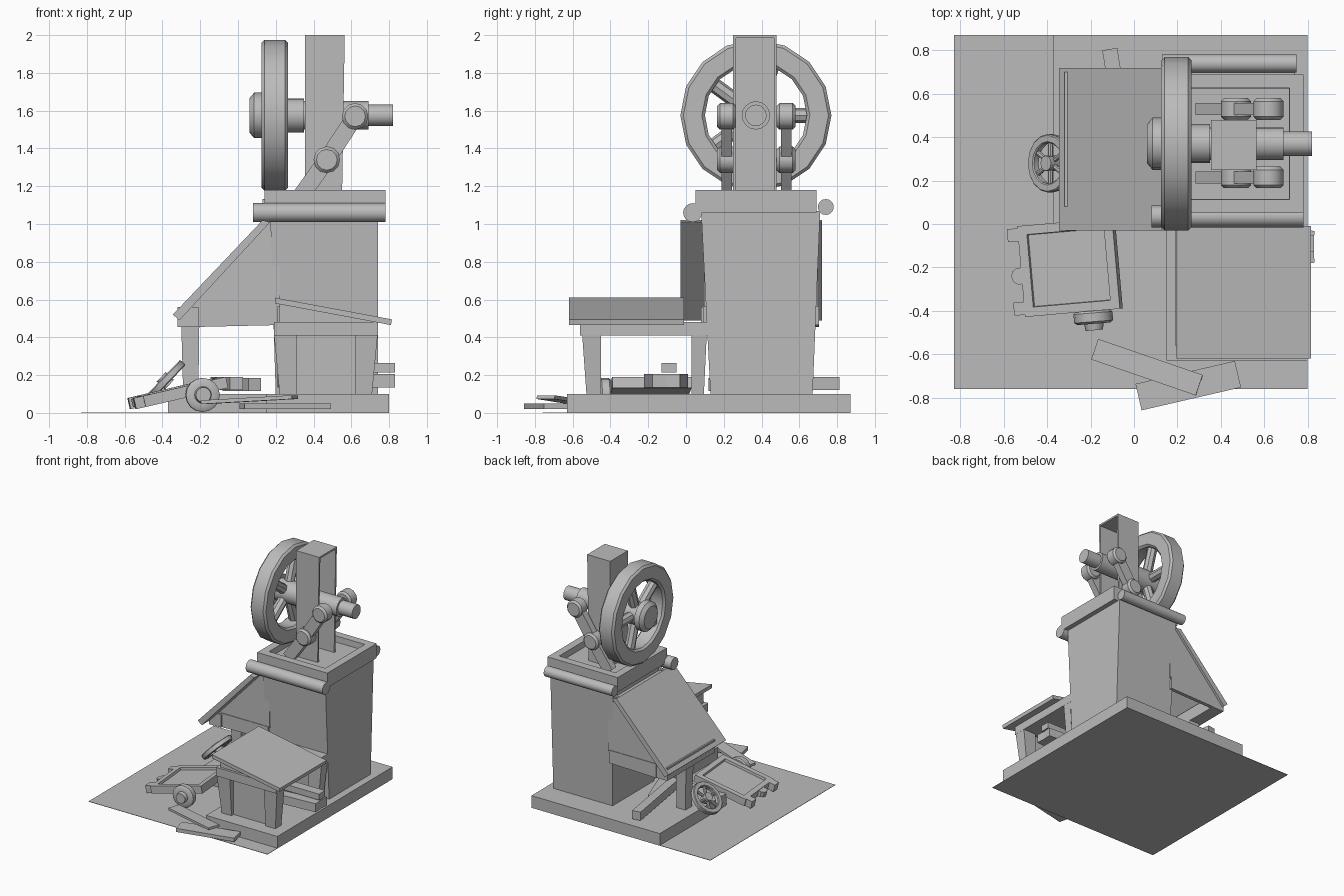
import bpy, bmesh, math
from mathutils import Matrix, Vector

if "Cube" in bpy.data.objects:
    bpy.data.objects.remove(bpy.data.objects["Cube"])

GREY = (0.5, 0.5, 0.5, 1)
grey = bpy.data.materials.new("plain grey")
grey.use_nodes = True
grey.diffuse_color = GREY
grey.node_tree.nodes["Principled BSDF"].inputs["Base Color"].default_value = GREY


def finish(name, bm, matrix=None, smooth=False):
    bmesh.ops.recalc_face_normals(bm, faces=bm.faces)
    mesh = bpy.data.meshes.new(name)
    bm.to_mesh(mesh)
    bm.free()
    mesh.materials.append(grey)
    ob = bpy.data.objects.new(name, mesh)
    bpy.context.collection.objects.link(ob)
    if matrix:
        ob.matrix_world = matrix
    if smooth:
        bpy.ops.object.select_all(action="DESELECT")
        ob.select_set(True)
        bpy.context.view_layer.objects.active = ob
        bpy.ops.object.shade_smooth_by_angle(angle=math.radians(35))
    return ob


def loft(name, low, z0, high, z1, matrix=None, rim=0, depth=0):
    """Block between two rectangles (x0, x1, y0, y1), with an optional sunken top."""
    bm = bmesh.new()
    rings = []
    for (x0, x1, y0, y1), z in ((low, z0), (high, z1)):
        rings.append([bm.verts.new((x, y, z)) for x, y in
                      ((x0, y0), (x1, y0), (x1, y1), (x0, y1))])
    a, b = rings
    bm.faces.new(a[::-1])
    top = bm.faces.new(b)
    for i in range(4):
        j = (i + 1) % 4
        bm.faces.new((a[i], a[j], b[j], b[i]))
    if rim:
        bm.normal_update()
        bmesh.ops.inset_individual(bm, faces=[top], thickness=rim)
        bmesh.ops.inset_individual(bm, faces=[top], thickness=0.003, depth=-depth)
    return finish(name, bm, matrix)


def box(name, x0, x1, y0, y1, z0, z1, matrix=None, **kw):
    return loft(name, (x0, x1, y0, y1), z0, (x0, x1, y0, y1), z1, matrix, **kw)


def prism(name, outline, y0, y1):
    """Outline in x and z, pushed from y0 to y1."""
    bm = bmesh.new()
    face = bm.faces.new([bm.verts.new((x, y0, z)) for x, z in outline])
    out = bmesh.ops.extrude_face_region(bm, geom=[face])
    bmesh.ops.translate(bm, vec=(0, y1 - y0, 0),
                        verts=[v for v in out["geom"] if isinstance(v, bmesh.types.BMVert)])
    return finish(name, bm)


def lathe(name, centre, axis, profile, sides=16, closed=False, matrix=None):
    """Turn (distance along axis, radius) points around an axis."""
    turn = Vector(axis).to_track_quat("Z", "Y").to_matrix().to_4x4()
    bm = bmesh.new()
    rings = [[bm.verts.new((r * math.cos(2 * math.pi * k / sides),
                            r * math.sin(2 * math.pi * k / sides), t))
              for k in range(sides)] for t, r in profile]
    pairs = list(zip(rings, rings[1:]))
    if closed:
        pairs.append((rings[-1], rings[0]))
    else:
        bm.faces.new(rings[0])
        bm.faces.new(rings[-1])
    for a, b in pairs:
        for i in range(sides):
            j = (i + 1) % sides
            bm.faces.new((a[i], a[j], b[j], b[i]))
    m = Matrix.Translation(centre) @ turn
    return finish(name, bm, matrix @ m if matrix else m, smooth=True)


def rod(name, start, end, radius, sides=12, bevel=0.0, matrix=None):
    start, d = Vector(start), Vector(end) - Vector(start)
    n = d.length
    prof = [(0, radius), (n, radius)]
    if bevel:
        prof = [(0, radius - bevel), (bevel, radius), (n - bevel, radius), (n, radius - bevel)]
    return lathe(name, start, d, prof, sides, matrix=matrix)


def plank(name, x, y, z, length, width, thick, turn, tilt=0):
    m = (Matrix.Translation((x, y, z)) @ Matrix.Rotation(math.radians(turn), 4, "Z")
         @ Matrix.Rotation(math.radians(tilt), 4, "Y"))
    l, w, t = length / 2, width / 2, thick / 2
    return box(name, -l, l, -w, w, -t, t, m)


def spoked_wheel(name, centre, axis, outer, inner, half, spokes, spoke_r, first):
    """Bevelled rim with round spokes."""
    b = outer * 0.04
    lathe(name + "_rim", centre, axis, [(-half, inner + b), (-half, outer - b), (b - half, outer),
          (half - b, outer), (half, outer - b), (half, inner + b), (half - b, inner),
          (b - half, inner)], 16, closed=True)
    m = Matrix.Translation(centre) @ Vector(axis).to_track_quat("Z", "Y").to_matrix().to_4x4()
    for k in range(spokes):
        a = first + 2 * math.pi * k / spokes
        rod(f"{name}_spoke_{k + 1}", (0, 0, 0),
            (math.cos(a) * (inner + b), math.sin(a) * (inner + b), 0), spoke_r, 8, matrix=m)


# Ground sheet and stepped stone base
box("ground_sheet", -0.83, 0.8, -0.76, 0.87, 0, 0.003)
box("base_rear", -0.37, 0.8, 0, 0.87, 0, 0.1)
box("base_front", 0.15, 0.8, -0.63, 0, 0, 0.1)

# Tower and its sunken cap
loft("tower", (0.2, 0.74, 0.13, 0.67), 0.09, (0.17, 0.74, 0.08, 0.71), 1.07)
box("tower_cap", 0.14, 0.78, 0.05, 0.69, 1.06, 1.18, rim=0.09, depth=0.05)
rod("front_roller", (0.08, 0.035, 1.06), (0.78, 0.035, 1.06), 0.05, 16)
rod("back_roller", (0.13, 0.74, 1.09), (0.75, 0.74, 1.09), 0.042, 16)

# Sloping chute on the right of the tower
for side, y in (("front", 0.095), ("back", 0.68)):
    prism("chute_side_" + side, [(0.22, 1.06), (0.16, 1.04), (-0.3, 0.54), (0.22, 0.56)], y, y + 0.02)
    prism("chute_rail_" + side, [(0.21, 0.57), (-0.22, 0.57), (-0.22, 0.455), (0.21, 0.465)],
          y - 0.005, y + 0.025)
prism("chute_roof", [(0.13, 1.02), (0.17, 1.01), (-0.31, 0.49), (-0.345, 0.52)], -0.03, 0.72)
box("chute_beam", -0.32, -0.21, 0.08, 0.7, 0.455, 0.56)
loft("chute_post", (-0.29, -0.21, 0.34, 0.42), 0.09, (-0.3, -0.205, 0.33, 0.43), 0.46)

# Upright channel, open on the axle side
box("upright_back", 0.355, 0.37, 0.25, 0.48, 1.1, 2.0)
box("upright_top", 0.355, 0.565, 0.25, 0.48, 1.985, 2.0)
for side, y in (("front", 0.25), ("back", 0.465)):
    loft("upright_" + side, (0.355, 0.55, y, y + 0.015), 1.1, (0.355, 0.565, y, y + 0.015), 2.0)

# Flywheel and stepped axle
AY, AZ = 0.37, 1.575
lathe("axle", (0, AY, AZ), (1, 0, 0), [(0.06, 0.09), (0.085, 0.12), (0.13, 0.12), (0.13, 0.09),
      (0.35, 0.09), (0.35, 0.075), (0.69, 0.075), (0.69, 0.057), (0.82, 0.057)], 16)
spoked_wheel("flywheel", (0.195, AY, AZ), (1, 0, 0), 0.4, 0.27, 0.07, 5, 0.04, 0)

# Crank arms with pivot bolts on both sides of the upright
for side, y, s in (("front", 0.215, -1), ("back", 0.53, 1)):
    for part, (xa, za), (xb, zb) in (("upper", (0.62, 1.57), (0.47, 1.34)),
                                     ("lower", (0.47, 1.34), (0.32, 1.13))):
        dx, dz = xb - xa, zb - za
        n = math.hypot(dx, dz) / 0.045
        px, pz = -dz / n, dx / n
        prism(f"crank_{part}_{side}", [(xa + px, za + pz), (xb + px, zb + pz),
              (xb - px, zb - pz), (xa - px, za - pz)], y - 0.028, y + 0.028)
        rod(f"bolt_{part}_{side}", (xa, y - 0.05, za), (xa, y + 0.05, za), 0.07, 12, 0.015)

# Lean-to bench: splayed legs, frame, front panel, sloping lid
for fb, y0, y1, oy in (("front", -0.52, -0.45, -0.03), ("back", 0.03, 0.09, 0.02)):
    for lr, x0, x1, ox in (("right", 0.23, 0.31, -0.04), ("left", 0.62, 0.7, 0.04)):
        top = (x0 + min(ox, 0), x1 + max(ox, 0), y0 + min(oy, 0), y1 + max(oy, 0))
        loft(f"bench_leg_{fb}_{lr}", (x0, x1, y0, y1), 0, top, 0.42)
box("bench_panel", 0.26, 0.68, -0.5, -0.48, 0.1, 0.42)
box("bench_frame", 0.19, 0.74, -0.56, 0.12, 0.41, 0.48)
prism("bench_gable", [(0.22, 0.47), (0.73, 0.47), (0.73, 0.495), (0.22, 0.59)], -0.54, -0.02)
prism("bench_lid", [(0.195, 0.61), (0.815, 0.495), (0.81, 0.465), (0.195, 0.58)], -0.62, -0.01)

# Hand cart lying tilted on the ground
cart = (Matrix.Translation((-0.3, -0.2, 0.11)) @ Matrix.Rotation(math.radians(5), 4, "Z")
        @ Matrix.Rotation(math.radians(-13), 4, "Y"))
box("cart_bed", -0.22, 0.23, -0.21, 0.21, -0.03, 0.03, cart, rim=0.06, depth=0.02)
for side, y in (("front", -0.2), ("back", 0.14)):
    box("cart_shaft_" + side, -0.27, -0.21, y, y + 0.06, -0.03, 0.03, cart)
rod("cart_coupling", (-0.23, -0.02, -0.02), (-0.23, -0.02, 0.025), 0.04, 10, matrix=cart)
lathe("cart_wheel", (-0.19, -0.4, 0.095), (0.08, -1, 0),
      [(0, 0.08), (0.01, 0.09), (0.05, 0.09), (0.06, 0.075), (0.06, 0.045), (0.09, 0.04)], 16)

# Small loose wheel leaning on the chute post
LEAN = (-0.72, 0, 0.69)
spoked_wheel("loose_wheel", (-0.385, 0.28, 0.17), LEAN, 0.135, 0.095, 0.02, 6, 0.012, 0)
lathe("loose_wheel_hub", (-0.385, 0.28, 0.17), LEAN, [(-0.03, 0.035), (0.03, 0.035)], 12)

# Scattered planks and timber
plank("plank_upper", 0.06, -0.66, 0.07, 0.51, 0.1, 0.02, -19, -3)
plank("plank_lower", 0.25, -0.745, 0.035, 0.47, 0.125, 0.03, 13)
plank("timber_low", 0.52, -0.16, 0.17, 0.62, 0.08, 0.07, 4)
plank("timber_side", 0.52, -0.05, 0.17, 0.62, 0.08, 0.07, -4)
plank("timber_top", 0.52, -0.09, 0.24, 0.62, 0.08, 0.05, 0)
plank("timber_under_chute", -0.06, 0.48, 0.155, 0.66, 0.07, 0.07, -81)
plank("timber_beside_chute", 0.02, 0.32, 0.15, 0.4, 0.07, 0.07, -70)
